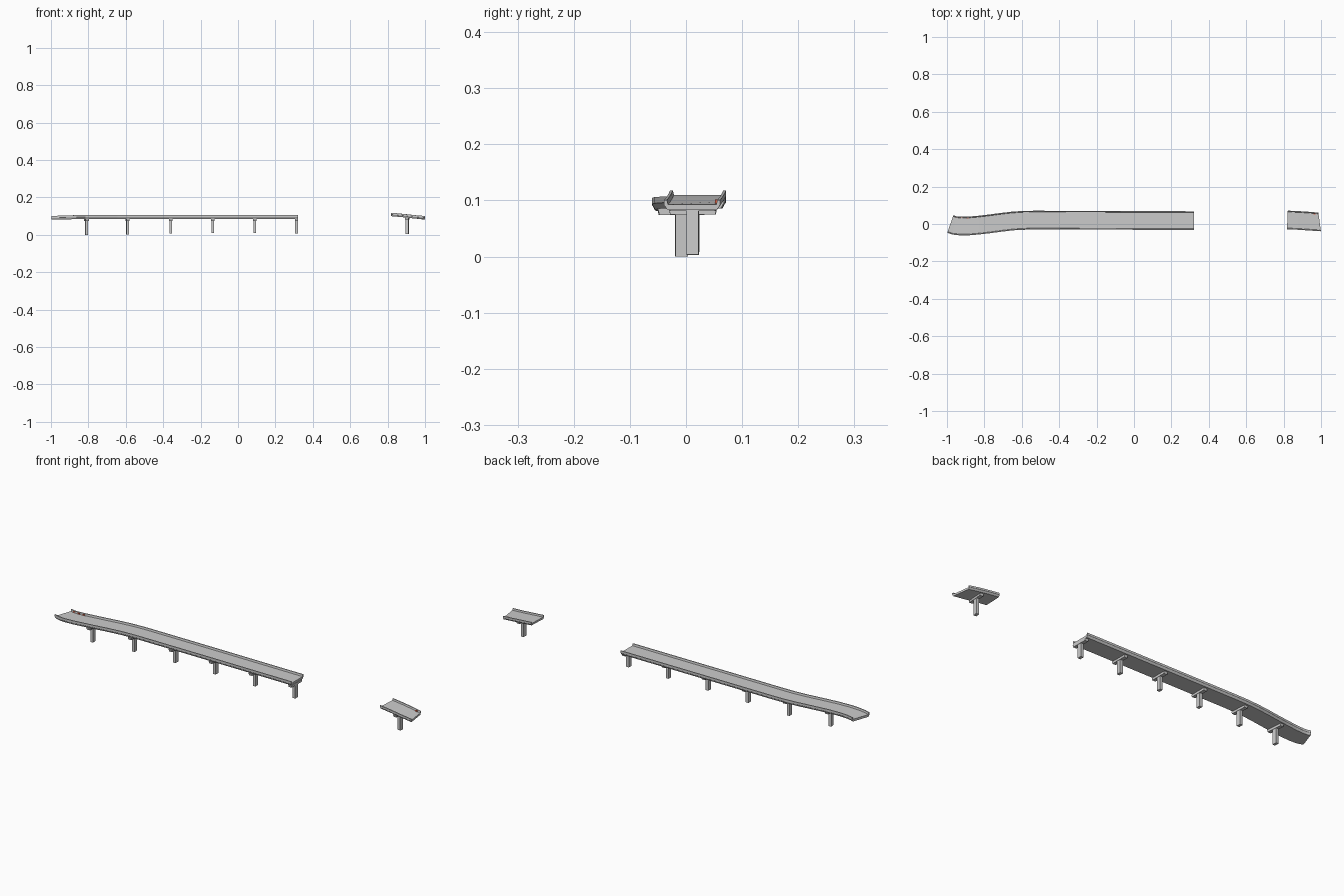
import bpy
import bmesh
from mathutils import Vector

if "Cube" in bpy.data.objects:
    bpy.data.objects.remove(bpy.data.objects["Cube"])

HALF = 0.05     # half the deck width

# Half cross-section of deck (across, up), from the underside to the road surface
HALF_SECTION = [(0.044, 0.0), (0.049, 0.009), (0.05, 0.010), (0.05, 0.021),
                (0.045, 0.021), (0.043, 0.0115)]


def new_object(name, bm):
    bmesh.ops.recalc_face_normals(bm, faces=bm.faces)
    mesh = bpy.data.meshes.new(name)
    bm.to_mesh(mesh)
    bm.free()
    ob = bpy.data.objects.new(name, mesh)
    bpy.context.collection.objects.link(ob)
    return ob


def side_vectors(path, end_side=None):
    sides = []
    for i in range(len(path)):
        a, b = path[max(i - 1, 0)], path[min(i + 1, len(path) - 1)]
        sides.append(Vector((a[1] - b[1], b[0] - a[0], 0)).normalized())
    if end_side:
        sides[-1] = Vector(end_side)
    return sides


def sweep_deck(name, path, height, end_side=None):
    section = HALF_SECTION + [(-u, v) for u, v in reversed(HALF_SECTION)]
    bm = bmesh.new()
    rings = []
    for p, s in zip(path, side_vectors(path, end_side)):
        rings.append([bm.verts.new(Vector(p) + s * u + Vector((0, 0, v * height)))
                      for u, v in section])
    n = len(section)
    for r0, r1 in zip(rings, rings[1:]):
        for i in range(n):
            j = (i + 1) % n
            bm.faces.new((r0[i], r0[j], r1[j], r1[i]))
    bm.faces.new(rings[0])
    bm.faces.new(rings[-1])
    return new_object(name, bm)


def box(bm, centre, size):
    verts = bmesh.ops.create_cube(bm, size=1)["verts"]
    for v in verts:
        v.co = Vector([v.co[k] * size[k] + centre[k] for k in range(3)])
    return verts


def pier(name, x, y, base, top, turn=0.0):
    bm = bmesh.new()
    # Square column
    box(bm, (0, 0, (base + top - 0.011) / 2), (0.015, 0.022, top - 0.011 - base))
    # Cross beam, tapered underneath
    for v in box(bm, (0, 0, top - 0.005), (0.018, 0.086, 0.012)):
        if v.co.z < top - 0.006:
            v.co.y *= 0.93
    ob = new_object(name, bm)
    ob.location = (x, y, 0)
    ob.rotation_euler.z = turn
    return ob


# Long road deck with a gentle bend at its left end
long_path = [(-0.982, 0.0, 0.081), (-0.96, -0.0075, 0.081), (-0.93, -0.011, 0.082),
             (-0.89, -0.011, 0.0835), (-0.83, -0.006, 0.085), (-0.77, 0.001, 0.0855),
             (-0.71, 0.009, 0.086), (-0.65, 0.016, 0.086), (-0.59, 0.020, 0.086),
             (-0.53, 0.021, 0.086), (-0.2, 0.020, 0.086), (0.32, 0.018, 0.0855)]
sweep_deck("long_deck", long_path, 1.0)

# Short sloping deck beyond the gap
short_path = [(0.82, 0.0215, 0.100), (0.88, 0.019, 0.0945),
              (0.94, 0.015, 0.088), (0.9925, 0.011, 0.083)]
sweep_deck("short_deck", short_path, 0.85, end_side=(-0.14, 1.0, 0))

# Piers
piers = [(-0.81, -0.008, 0.0, 0.085, 0.08), (-0.59, 0.012, 0.003, 0.086, 0.05),
         (-0.36, 0.013, 0.008, 0.086, 0), (-0.135, 0.013, 0.010, 0.086, 0),
         (0.09, 0.012, 0.010, 0.086, 0), (0.313, 0.012, 0.008, 0.086, 0),
         (0.905, 0.012, 0.004, 0.092, -0.07)]
for i, p in enumerate(piers):
    pier(f"pier_{i + 1}", *p)

# Small red barriers by the parapet
red = bpy.data.materials.new("barrier_red")
red.diffuse_color = (0.7, 0.12, 0.06, 1)
red.use_nodes = True
red.node_tree.nodes["Principled BSDF"].inputs["Base Color"].default_value = red.diffuse_color
for i, (x, y, z) in enumerate([(-0.945, 0.036, 0.097), (-0.918, 0.033, 0.0975),
                               (-0.89, 0.032, 0.098), (0.965, 0.054, 0.098)]):
    bm = bmesh.new()
    box(bm, (x, y, z), (0.012, 0.004, 0.007))
    new_object(f"barrier_{i + 1}", bm).data.materials.append(red)
